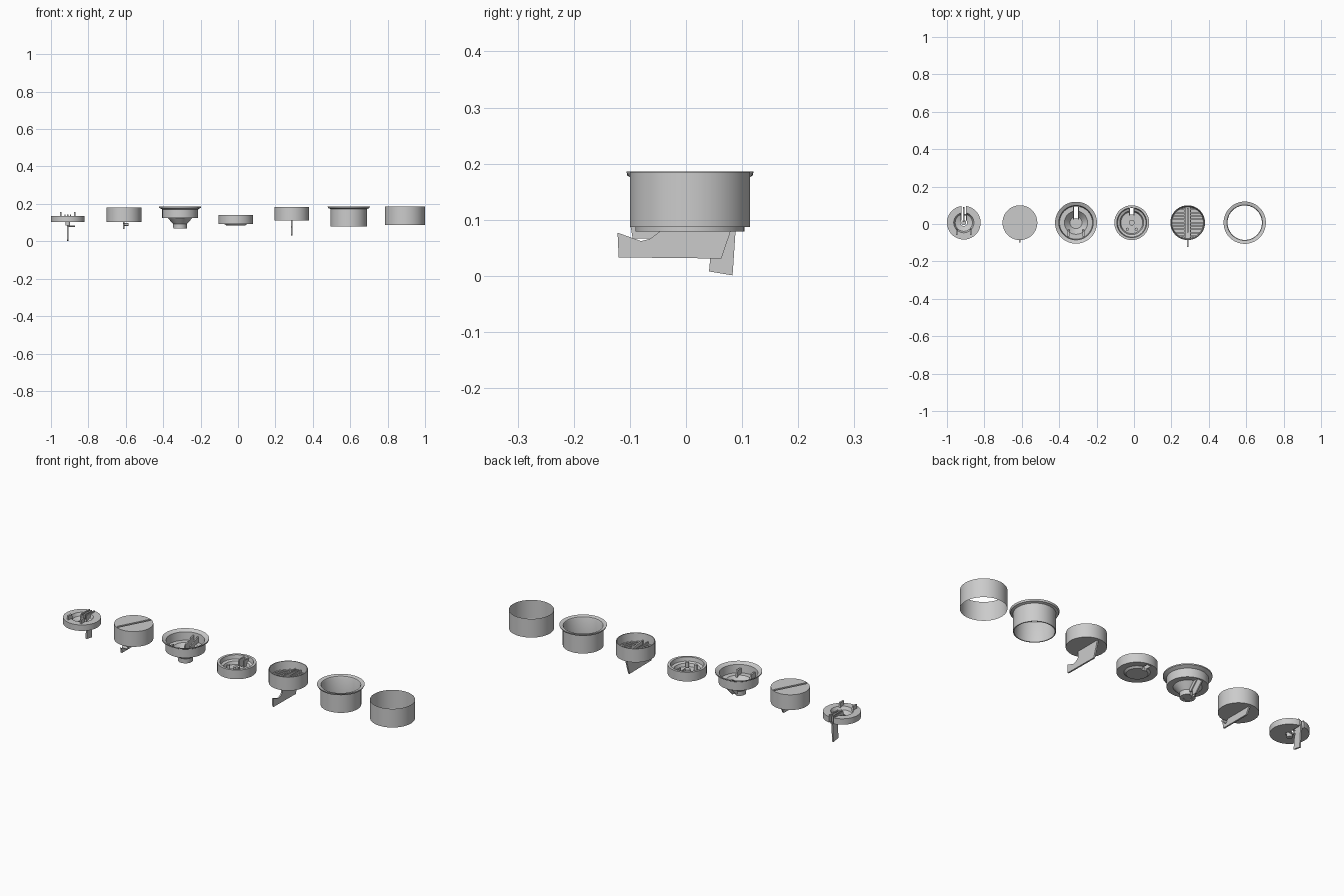
import bpy, bmesh, math
from mathutils import Matrix

if "Cube" in bpy.data.objects:
    bpy.data.objects.remove(bpy.data.objects["Cube"])

CY = 0.007      # common y centre of all round parts
SEG = 72


def finish(bm, name, smooth=True):
    bmesh.ops.recalc_face_normals(bm, faces=bm.faces)
    me = bpy.data.meshes.new(name)
    bm.to_mesh(me)
    bm.free()
    ob = bpy.data.objects.new(name, me)
    bpy.context.collection.objects.link(ob)
    bpy.ops.object.select_all(action='DESELECT')
    ob.select_set(True)
    bpy.context.view_layer.objects.active = ob
    if smooth:
        bpy.ops.object.shade_smooth_by_angle(angle=math.radians(30))
    return ob


def lathe(name, x, prof, y=CY, closed=True):
    """Revolve an (r, z) profile about a vertical axis."""
    bm = bmesh.new()
    rings = []
    for i in range(SEG):
        a = 2 * math.pi * i / SEG
        rings.append([bm.verts.new((x + r * math.cos(a), y + r * math.sin(a), z)) for r, z in prof])
    n = len(prof)
    for i in range(SEG):
        p, q = rings[i], rings[(i + 1) % SEG]
        for j in range(n if closed else n - 1):
            k = (j + 1) % n
            if prof[j][0] == 0 and prof[k][0] == 0:
                continue
            bm.faces.new((p[j], q[j], q[k], p[k]))
    bmesh.ops.remove_doubles(bm, verts=bm.verts, dist=1e-6)
    return finish(bm, name)


def plate(name, x, pts, t=0.008):
    """Extrude a (y, z) outline along x, centred on x."""
    bm = bmesh.new()
    f = bm.faces.new([bm.verts.new((x - t / 2, y, z)) for y, z in pts])
    ext = bmesh.ops.extrude_face_region(bm, geom=[f])
    for v in ext['geom']:
        if isinstance(v, bmesh.types.BMVert):
            v.co.x += t
    return finish(bm, name, False)


def box(name, x0, x1, y0, y1, z0, z1):
    return plate(name, (x0 + x1) / 2, [(y0, z0), (y1, z0), (y1, z1), (y0, z1)], x1 - x0)


def pin(name, x, y, z, r, length):
    bm = bmesh.new()
    bmesh.ops.create_cone(bm, cap_ends=True, segments=20, radius1=r, radius2=r, depth=length,
                          matrix=Matrix.Translation((x, y, z)) @ Matrix.Rotation(math.pi / 2, 4, 'Y'))
    return finish(bm, name)


def cut(ob, cutter):
    m = ob.modifiers.new("slot", 'BOOLEAN')
    m.operation = 'DIFFERENCE'
    m.solver = 'EXACT'
    m.object = cutter
    bpy.context.view_layer.objects.active = ob
    bpy.ops.object.modifier_apply(modifier=m.name)
    bpy.data.objects.remove(cutter)


# 1: slotted ring plate with hanging trigger
x = -0.91
ring = lathe("slotted_plate", x, [(.018, .104), (.09, .104), (.09, .135), (.054, .135),
                                  (.046, .119), (.018, .11)])
cut(ring, box("cutter", x - .012, x + .012, CY, .15, .05, .2))
for s in (-1, 1):
    plate("plate_tab", x + s * .037, [(-.058, .13), (-.025, .13), (-.03, .156), (-.058, .156)], .009)
    box("plate_slot_wall", x + s * .014 - .003, x + s * .014 + .003, .02, .09, .104, .142)
plate("plate_trigger", x, [(.041, .008), (.083, .001), (.09, .105), (.085, .142), (.01, .142),
                           (.01, .122), (.05, .105)], .008)
lathe("plate_hub", x, [(0, .085), (.013, .085), (.013, .112), (0, .112)])
pin("trigger_pin", x + .018, .05, .081, .004, .04)

# 2: closed drum with diagonal groove and lever
x = -0.61
drum = lathe("closed_drum", x, [(0, .102), (.093, .102), (.093, .182), (0, .182)])
groove = box("cutter", -.006, .006, -.088, .088, -.008, .01)
groove.matrix_world = Matrix.Translation((x, CY, .182)) @ Matrix.Rotation(math.radians(-28), 4, 'Z')
bpy.context.view_layer.update()
cut(drum, groove)
plate("drum_lever", x, [(-.1, .095), (-.085, .085), (-.06, .103), (.085, .103), (.065, .067), (-.095, .067)])
pin("drum_lever_pin", x + .01, -.077, .09, .007, .03)

# 3: flanged funnel with slot, tabs and spout
x = -0.31
funnel = lathe("flanged_funnel", x, [
    (.02, .069), (.036, .069), (.037, .093), (.066, .125), (.095, .125), (.095, .17),
    (.112, .179), (.112, .185), (.092, .175), (.088, .133), (.062, .133), (.032, .098), (.02, .098)])
cut(funnel, box("cutter", x - .012, x + .012, CY, .093, .05, .16))
for s in (-1, 1):
    plate("funnel_tab", x + s * .04, [(-.068, .125), (-.03, .125), (-.038, .16), (-.068, .16)], .009)
    plate("funnel_slot_wall", x + s * .014, [(.025, .08), (.05, .08), (.092, .125), (.092, .165), (.025, .14)], .006)
lathe("funnel_hub", x, [(0, .072), (.024, .072), (.024, .105), (0, .105)])

# 4: shallow cup with posts and back slot
x = -0.012
cup = lathe("shallow_cup", x, [(0, .084), (.05, .084), (.06, .092), (.093, .092), (.093, .14),
                               (.08, .14), (.076, .12), (.064, .115), (.058, .1), (0, .097)])
cut(cup, box("cutter", x - .011, x + .011, .05, .09, .06, .13))
for s in (-1, 1):
    lathe("cup_post", x + s * .024, [(0, .095), (.008, .095), (.008, .132), (0, .132)], y=-.028)
    box("cup_slot_wall", x + s * .013 - .003, x + s * .013 + .003, .045, .09, .09, .134)
lathe("cup_hub", x, [(0, .095), (.015, .095), (.015, .115), (0, .115)])

# 5: ribbed cup with large lever
x = 0.287
lathe("ribbed_cup", x, [(0, .112), (.093, .112), (.093, .183), (.089, .183), (.084, .128), (0, .122)])
for i in range(-4, 5):
    d = i * .018
    w = math.sqrt(.085 ** 2 - d * d)
    for s in (-1, 1):
        a, b = sorted((x + s * .018, x + s * w))
        box("cup_rib", a, b, CY + d - .004, CY + d + .004, .12, .142)
for s in (-1, 1):
    box("cup_channel_wall", x + s * .015 - .003, x + s * .015 + .003, -.075, .09, .12, .15)
plate("cup_lever", x, [(-.122, .077), (-.08, .062), (-.064, .066), (-.048, .078), (-.045, .165), (.085, .15),
                       (.088, .11), (.078, .075), (.063, .031), (-.12, .033)])

# 6: flanged sleeve
lathe("flanged_sleeve", .592, [(.092, .079), (.097, .079), (.097, .173), (.109, .177), (.113, .184),
                               (.113, .186), (.095, .182), (.092, .176)])

# 7: thin open tube
lathe("outer_tube", .892, [(.107, .087), (.107, .185)], closed=False)
